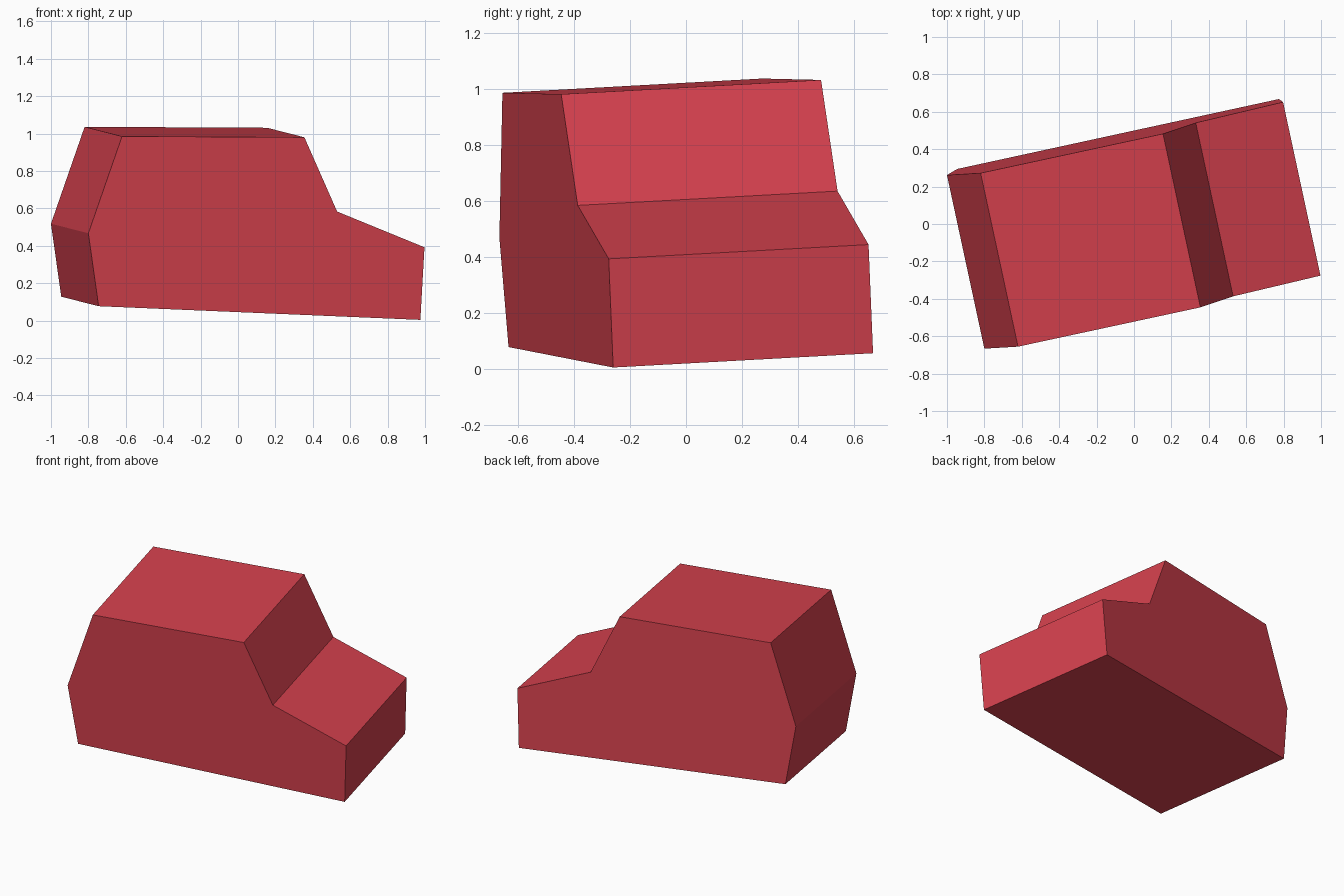
import bpy, bmesh
from mathutils import Vector

if "Cube" in bpy.data.objects:
    bpy.data.objects.remove(bpy.data.objects["Cube"])

# Side outline (x, z) of the near side; the whole body is slightly turned and tilted
PROFILE = [(-0.745, 0.077), (-0.80, 0.467), (-0.62, 0.985), (0.355, 0.98),
           (0.53, 0.583), (0.997, 0.392), (0.975, 0.004)]
WIDTH = Vector((-0.2, 0.928, 0.051))   # sweep from near side to far side


def side_point(x, z):
    # the near side lies in a plane square to the width direction
    return Vector((x, (-0.4365 + 0.2 * x - 0.05 * z) / 0.93, z))


red = bpy.data.materials.new("red")
red.diffuse_color = (0.66, 0.052, 0.075, 1)
red.use_nodes = True
red.node_tree.nodes["Principled BSDF"].inputs["Base Color"].default_value = red.diffuse_color

# Car body: side outline swept across the width
bm = bmesh.new()
side = bm.faces.new([bm.verts.new(side_point(x, z)) for x, z in PROFILE])
swept = bmesh.ops.extrude_face_region(bm, geom=[side], use_keep_orig=True)
bmesh.ops.translate(bm, vec=WIDTH,
                    verts=[v for v in swept["geom"] if isinstance(v, bmesh.types.BMVert)])
bmesh.ops.recalc_face_normals(bm, faces=bm.faces)
mesh = bpy.data.meshes.new("car_body")
bm.to_mesh(mesh)
bm.free()
mesh.materials.append(red)
body = bpy.data.objects.new("car_body", mesh)
bpy.context.collection.objects.link(body)
